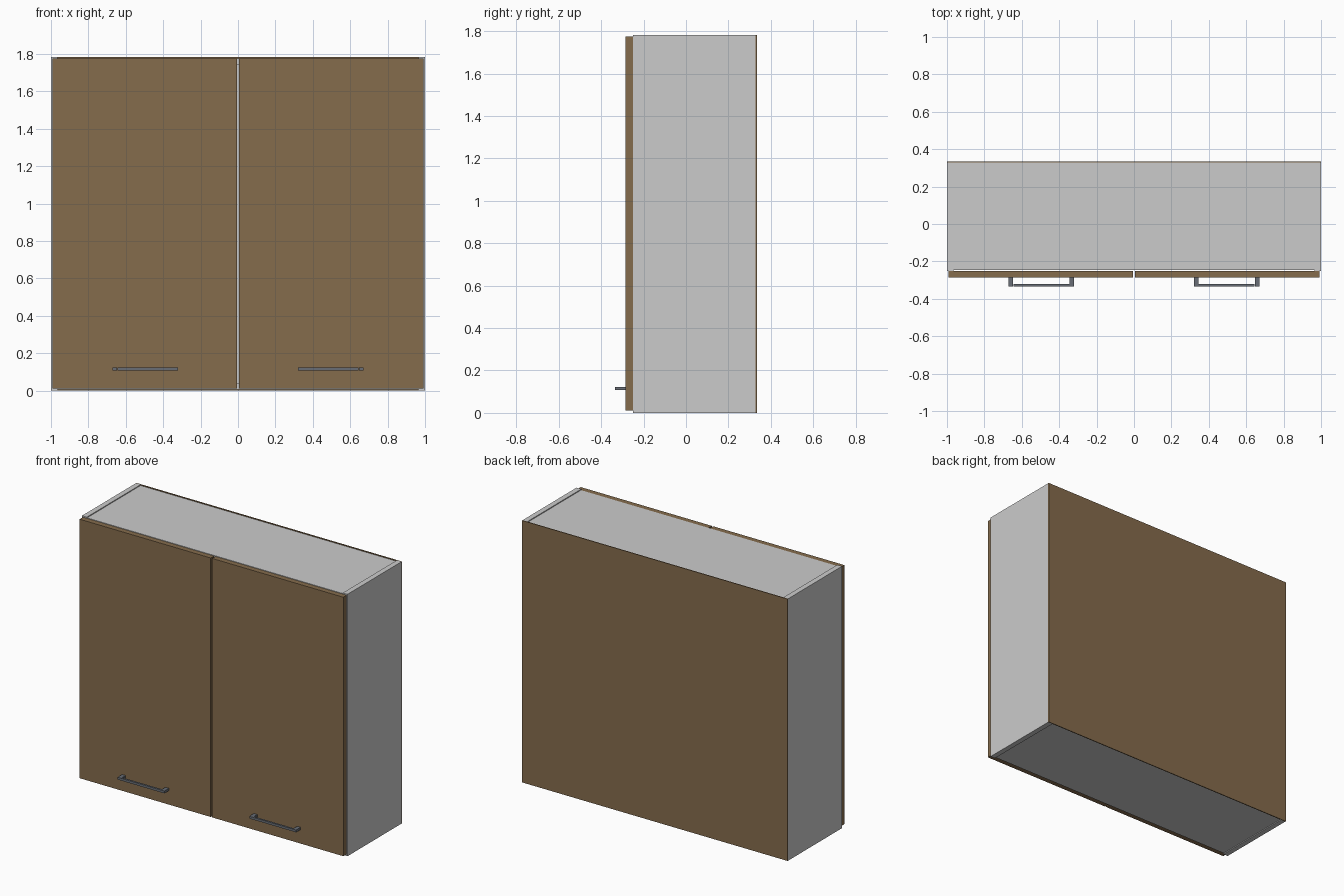
import bpy, bmesh

if "Cube" in bpy.data.objects:
    bpy.data.objects.remove(bpy.data.objects["Cube"])


def material(name, rgb):
    m = bpy.data.materials.new(name)
    m.diffuse_color = (*rgb, 1.0)
    m.use_nodes = True
    m.node_tree.nodes["Principled BSDF"].inputs["Base Color"].default_value = m.diffuse_color
    return m


GREY = material("light grey laminate", (0.60, 0.60, 0.60))
BROWN = material("brown wood", (0.235, 0.15, 0.073))
STEEL = material("dark steel", (0.14, 0.155, 0.18))


def boxes(name, mat, *bounds):
    """One object made of boxes given as (x0, x1, y0, y1, z0, z1)."""
    bm = bmesh.new()
    for x0, x1, y0, y1, z0, z1 in bounds:
        cube = bmesh.ops.create_cube(bm, size=1.0)
        for v in cube["verts"]:
            v.co = (x1 if v.co.x > 0 else x0,
                    y1 if v.co.y > 0 else y0,
                    z1 if v.co.z > 0 else z0)
    me = bpy.data.meshes.new(name)
    bm.to_mesh(me)
    bm.free()
    me.materials.append(mat)
    ob = bpy.data.objects.new(name, me)
    bpy.context.collection.objects.link(ob)
    return ob


H = 1.783            # cabinet height
T = 0.036            # panel thickness
FRONT, BACK = -0.25, 0.335
REC = 0.006          # small step of top and bottom below the sides
IN = 1.0 - T

# Carcass
boxes("top_panel", GREY, (-IN, IN, FRONT + 0.003, BACK - 0.006, H - REC - T, H - REC))
boxes("bottom_panel", GREY, (-IN, IN, FRONT + 0.003, BACK - 0.006, REC, REC + T))
boxes("back_lining", GREY, (-IN, IN, BACK - 0.02, BACK - 0.006, REC + T, H - REC - T))
boxes("back_panel", BROWN, (-1, 1, BACK - 0.006, BACK, 0, H))

# Sides, doors and handles, one of each per half
for s, side in ((-1, "left"), (1, "right")):
    def span(a, b):
        return tuple(sorted((s * a, s * b)))

    boxes(side + "_side_panel", GREY, (*span(IN, 1), FRONT, BACK - 0.006, 0, H))
    boxes(side + "_door", BROWN, (*span(0.005, 0.993), -0.286, FRONT, 0.012, 1.775))
    boxes(side + "_handle", STEEL,
          (*span(0.345, 0.645), -0.335, -0.322, 0.107, 0.123),
          (*span(0.32, 0.346), -0.335, -0.286, 0.107, 0.123),
          (*span(0.646, 0.672), -0.335, -0.286, 0.107, 0.123))
